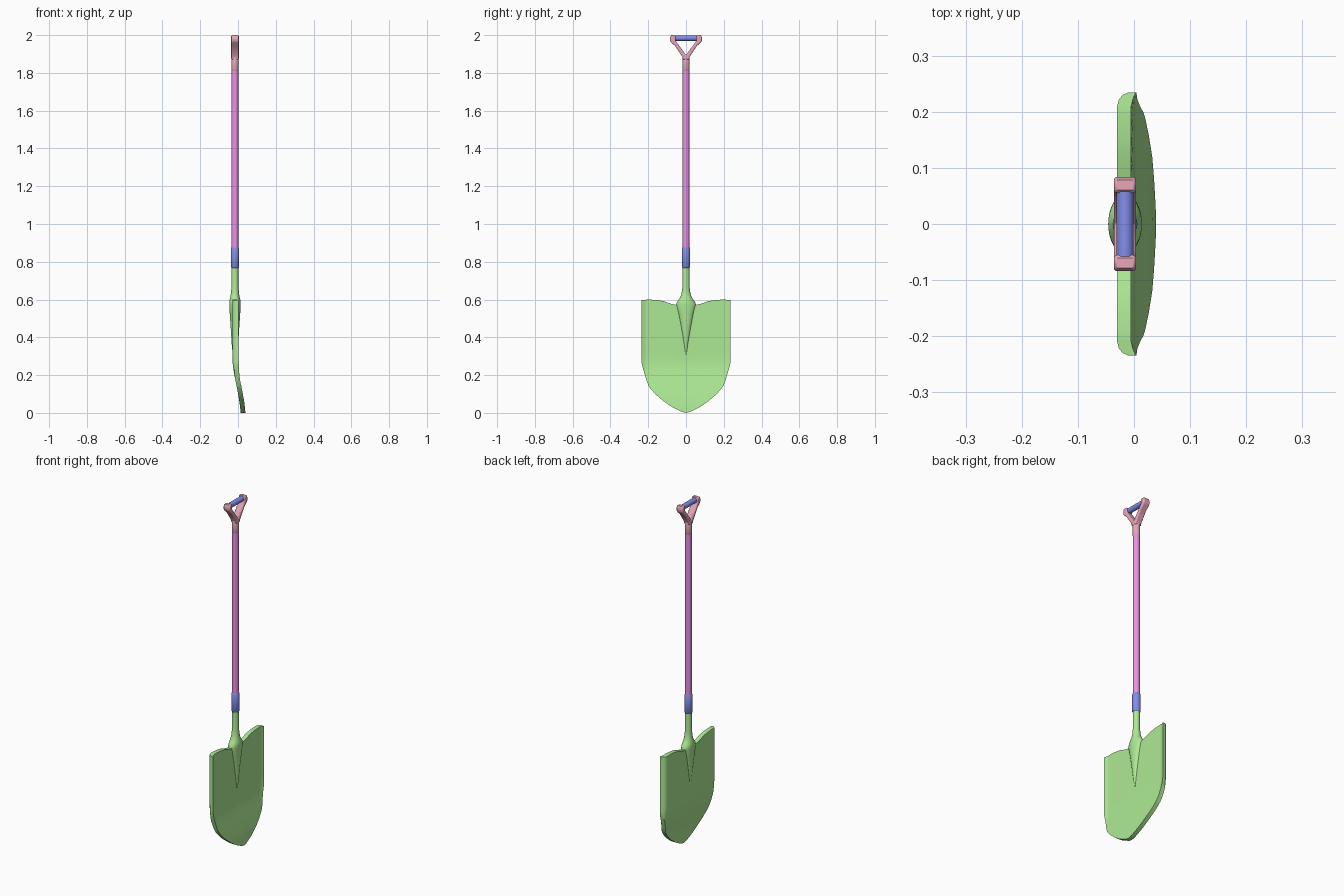
import bpy, bmesh, math

if "Cube" in bpy.data.objects:
    bpy.data.objects.remove(bpy.data.objects["Cube"])

CX = -0.016  # shaft axis


def material(name, rgb):
    m = bpy.data.materials.new(name)
    m.diffuse_color = (*rgb, 1)
    m.use_nodes = True
    m.node_tree.nodes["Principled BSDF"].inputs["Base Color"].default_value = m.diffuse_color
    return m


GREEN = material("green", (0.42, 0.82, 0.30))
ROSE = material("rose", (0.80, 0.38, 0.48))
MAGENTA = material("magenta", (0.85, 0.28, 0.80))
BLUE = material("blue", (0.22, 0.27, 0.82))


def finish(bm, name, mat, angle=40):
    bmesh.ops.recalc_face_normals(bm, faces=bm.faces)
    me = bpy.data.meshes.new(name)
    bm.to_mesh(me)
    bm.free()
    ob = bpy.data.objects.new(name, me)
    bpy.context.collection.objects.link(ob)
    me.materials.append(mat)
    bpy.ops.object.select_all(action='DESELECT')
    ob.select_set(True)
    bpy.context.view_layer.objects.active = ob
    bpy.ops.object.shade_smooth_by_angle(angle=math.radians(angle))
    return ob


def interp(pts, t):
    if t <= pts[0][0]:
        return pts[0][1]
    for (a, va), (b, vb) in zip(pts, pts[1:]):
        if t <= b:
            return va + (vb - va) * (t - a) / (b - a)
    return pts[-1][1]


def loft(name, rings, mat, n=24, along_y=False):
    """Capped stack of ellipses: (position, x radius, other radius)."""
    bm = bmesh.new()
    rows = []
    for p, rx, ro in rings:
        row = []
        for i in range(n):
            a = 2 * math.pi * i / n
            u, v = CX + rx * math.cos(a), ro * math.sin(a)
            row.append(bm.verts.new((u, p, 1.984 + v) if along_y else (u, v, p)))
        rows.append(row)
    for r0, r1 in zip(rows, rows[1:]):
        for i in range(n):
            j = (i + 1) % n
            bm.faces.new((r0[i], r0[j], r1[j], r1[i]))
    bm.faces.new(rows[0])
    bm.faces.new(rows[-1])
    return finish(bm, name, mat)


# Blade: outline curves, forward sweep and a rounded, turned-up side edge
BOTTOM = [(0, .004), (.02, .008), (.05, .021), (.08, .036), (.12, .063), (.16, .097),
          (.19, .131), (.20, .148), (.21, .175), (.222, .215), (.23, .243), (.2345, .262)]
TOP = [(0, .57), (.05, .571), (.08, .578), (.10, .586), (.12, .592), (.16, .598), (.20, .6), (.2345, .597)]
SWEEP = [(0, .045), (.06, .038), (.14, .023), (.20, .0105), (.24, .004), (.27, .001), (.30, 0)]
BACK = [(0, -.03), (.21, -.03), (.222, -.027), (.23, -.02), (.2345, -.010)]
FRONT = [(0, -.005), (.21, -.005), (.222, -.002), (.2345, .003)]
half = [p[0] for p in BOTTOM]
ys = [-y for y in reversed(half[1:])] + half
ROWS = 20
bm = bmesh.new()
sides = []
for section in (BACK, FRONT):
    grid = []
    for y in ys:
        lo, hi = interp(BOTTOM, abs(y)), interp(TOP, abs(y))
        col = []
        for k in range(ROWS + 1):
            z = lo + (hi - lo) * k / ROWS
            col.append(bm.verts.new((interp(section, abs(y)) + interp(SWEEP, z), y, z)))
        grid.append(col)
    sides.append(grid)
    for c0, c1 in zip(grid, grid[1:]):
        for k in range(ROWS):
            bm.faces.new((c0[k], c1[k], c1[k + 1], c0[k + 1]))


def border(g):
    return ([c[0] for c in g] + g[-1][1:] + [c[-1] for c in reversed(g[:-1])] + g[0][-2:0:-1])


b0, b1 = border(sides[0]), border(sides[1])
for i in range(len(b0)):
    j = (i + 1) % len(b0)
    bm.faces.new((b0[i], b0[j], b1[j], b1[i]))
lowest = min(v.co.z for v in bm.verts)
for v in bm.verts:
    if v.co.z < .05:
        v.co.z -= lowest * (1 - v.co.z / .05)
finish(bm, "blade", GREEN)

# Neck socket flaring into a tapering ridge on the blade
loft("neck", [(.29, .010, .003), (.36, .017, .012), (.45, .0225, .028), (.53, .028, .043),
              (.570, .030, .053), (.585, .030, .049), (.60, .028, .038), (.615, .024, .029),
              (.635, .021, .023), (.665, .0185, .019), (.78, .018, .018)], GREEN, 32)

# Ferrule, shaft and handle socket
loft("ferrule", [(.768, .019, .019), (.772, .022, .022), (.870, .022, .022), (.876, .019, .019)], BLUE)
loft("shaft", [(.80, .018, .018), (1.83, .018, .018)], MAGENTA)
loft("handle_socket", [(1.810, .018, .018), (1.813, .0195, .0195), (1.882, .0195, .0195),
                       (1.890, .016, .016)], ROSE)

# Forked handle: mirrored outline extruded across x, then rounded
outer = [(.017, 1.870), (.019, 1.885), (.058, 1.943), (.078, 1.960), (.084, 1.970),
         (.084, 1.990), (.078, 2.0), (.061, 2.0), (.055, 1.994), (.055, 1.970), (.046, 1.957)]
outline = outer + [(0, 1.895)] + [(-y, z) for y, z in reversed(outer)]
bm = bmesh.new()
face = bm.faces.new([bm.verts.new((CX - .020, y, z)) for y, z in outline])
ext = bmesh.ops.extrude_face_region(bm, geom=[face])
bmesh.ops.translate(bm, vec=(.040, 0, 0), verts=[v for v in ext["geom"] if isinstance(v, bmesh.types.BMVert)])
fork = finish(bm, "handle_fork", ROSE)
bev = fork.modifiers.new("round", 'BEVEL')
bev.width, bev.segments, bev.angle_limit = .006, 3, math.radians(60)

# Grip bar
loft("grip", [(-.058, .015, .015), (.058, .015, .015)], BLUE, along_y=True)
